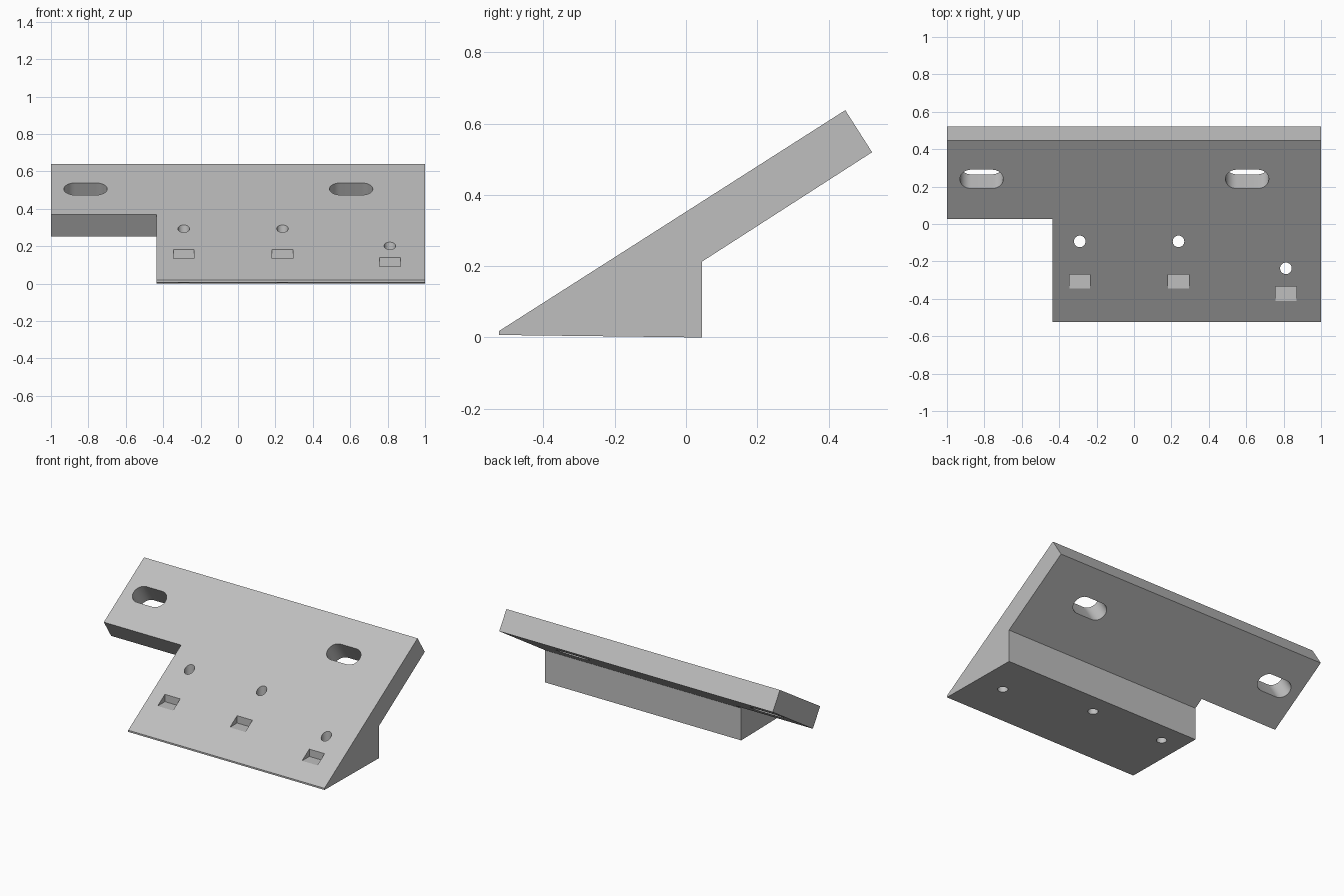
import bpy, bmesh
from math import sin, cos, pi, atan2
from mathutils import Vector

cube = bpy.data.objects.get("Cube")
if cube:
    bpy.data.objects.remove(cube, do_unlink=True)

# Single grey plastic
grey = bpy.data.materials.new("plain grey")
grey.use_nodes = True
colour = (0.52, 0.52, 0.52, 1)
grey.diffuse_color = colour
grey.node_tree.nodes["Principled BSDF"].inputs["Base Color"].default_value = colour

# Sloping top surface: its direction uphill, its normal and its height
FRONT, TOP = Vector((0, -0.525, 0.018)), Vector((0, 0.447, 0.638))
uphill = (TOP - FRONT).normalized()
normal = Vector((1, 0, 0)).cross(uphill)
THICK = 0.14


def slope_point(x, y):
    p = FRONT + uphill * ((y - FRONT.y) / uphill.y)
    return Vector((x, p.y, p.z))


def prism(name, points, sweep):
    """Solid made by sweeping a flat outline along a vector."""
    bm = bmesh.new()
    face = bm.faces.new([bm.verts.new(p) for p in points])
    new = bmesh.ops.extrude_face_region(bm, geom=[face])["geom"]
    verts = [g for g in new if isinstance(g, bmesh.types.BMVert)]
    bmesh.ops.translate(bm, verts=verts, vec=sweep)
    bmesh.ops.recalc_face_normals(bm, faces=bm.faces)
    mesh = bpy.data.meshes.new(name)
    bm.to_mesh(mesh)
    bm.free()
    mesh.materials.append(grey)
    obj = bpy.data.objects.new(name, mesh)
    bpy.context.collection.objects.link(obj)
    return obj


def side_profile(name, yz, x0, x1):
    return prism(name, [Vector((x0, y, z)) for y, z in yz], Vector((x1 - x0, 0, 0)))


def stadium(half_length, radius, n=16):
    """Outline of a slot, or of a circle when half_length is zero."""
    pts = []
    for end in (1, -1):
        for i in range(n + 1 if half_length else n):
            a = -pi / 2 + pi * i / n + (pi if end < 0 else 0)
            pts.append((end * half_length + radius * cos(a), radius * sin(a)))
    return pts


# Wedge foot and sloping plate in one profile
back_top = TOP - normal * THICK
bracket = side_profile("sloping_bracket", [
    (FRONT.y, 0.007), (FRONT.y, FRONT.z), (TOP.y, TOP.z),
    (back_top.y, back_top.z), (0.045, 0.213), (0.045, 0)], -1, 1)

cutters = []

# Cut away the wedge beneath the overhanging tab, square to the plate
edge = slope_point(0, 0.027)
hi, lo = edge + normal * 0.12, edge - normal * 0.24
cutters.append(side_profile("tab_cutter", [
    (hi.y, hi.z), (lo.y, lo.z), (lo.y, -0.1), (-0.7, -0.1), (-0.7, hi.z)], -1.1, -0.435))

# Long slots square to the plate
for x in (-0.815, 0.605):
    base = slope_point(x, 0.24) + normal * 0.1
    outline = [base + Vector((u, 0, 0)) + uphill * v for u, v in stadium(0.056, 0.06)]
    cutters.append(prism("slot_cutter", outline, normal * -0.4))

# Upright screw holes, each with a stepped notch in front
for x, y in ((-0.29, -0.093), (0.238, -0.093), (0.812, -0.237)):
    outline = [Vector((x + u, y + v, -0.1)) for u, v in stadium(0, 0.031)]
    cutters.append(prism("hole_cutter", outline, Vector((0, 0, 0.8))))
    low = slope_point(x, y - 0.252 if x < 0.5 else y - 0.174)
    high = slope_point(x, low.y + 0.076)
    out = low + normal * 0.1
    cutters.append(side_profile("notch_cutter", [
        (low.y, low.z), (high.y, low.z), (high.y, high.z + 0.1), (low.y, high.z + 0.1)],
        x - 0.056, x + 0.056))

# Apply every cut, then remove the cutters
for c in cutters:
    mod = bracket.modifiers.new(c.name, "BOOLEAN")
    mod.operation, mod.solver, mod.object = "DIFFERENCE", "EXACT", c
    c.hide_render = True
bpy.context.view_layer.update()
result = bpy.data.meshes.new_from_object(
    bracket.evaluated_get(bpy.context.evaluated_depsgraph_get()))
bracket.modifiers.clear()
bracket.data = result
for c in cutters:
    bpy.data.objects.remove(c, do_unlink=True)

# Smooth bores with crisp edges
bpy.ops.object.select_all(action="DESELECT")
bracket.select_set(True)
bpy.context.view_layer.objects.active = bracket
bpy.ops.object.shade_smooth_by_angle(angle=pi / 6)
